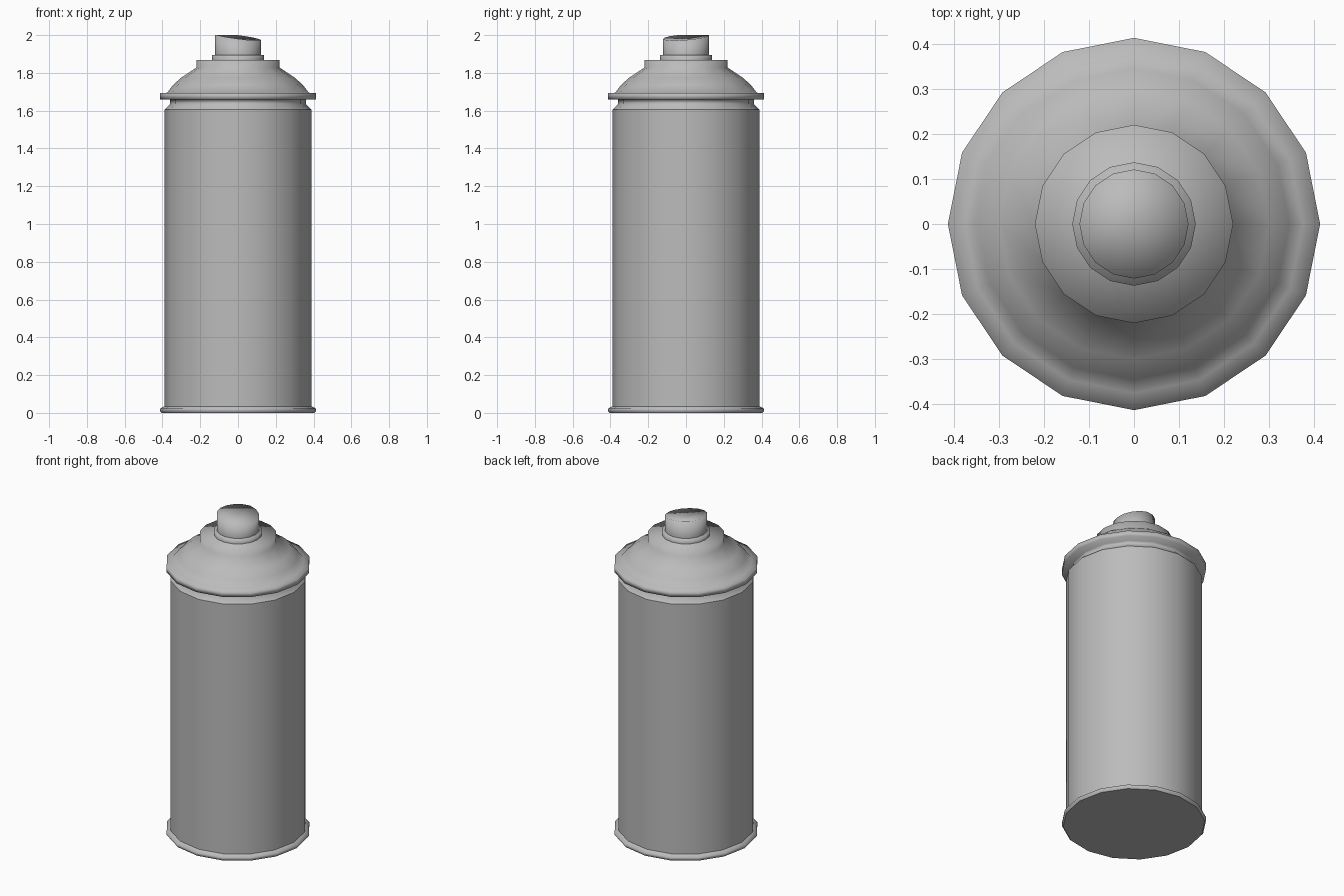
import bpy, bmesh, math

if "Cube" in bpy.data.objects:
    bpy.data.objects.remove(bpy.data.objects["Cube"])

SIDES = 16

metal = bpy.data.materials.new("painted_metal")
metal.diffuse_color = (0.5, 0.5, 0.5, 1)
metal.use_nodes = True
metal.node_tree.nodes["Principled BSDF"].inputs["Base Color"].default_value = metal.diffuse_color


def add_ring(bm, r, z):
    return [bm.verts.new((r * math.cos(2 * math.pi * i / SIDES),
                          r * math.sin(2 * math.pi * i / SIDES), z))
            for i in range(SIDES)]


def lathe(name, profile, base=False, top=None, slant=0.0):
    """Spin (radius, height) points round z, fully smooth.
    base adds a crisp flat underside; top is the centre height of the cap."""
    bm = bmesh.new()
    rings = [add_ring(bm, r, z) for r, z in profile]
    for a, b in zip(rings, rings[1:]):
        for i in range(SIDES):
            j = (i + 1) % SIDES
            bm.faces.new((a[i], a[j], b[j], b[i]))
    if base:
        bm.faces.new(add_ring(bm, *profile[0])[::-1])
    if top is not None:
        ring = rings[-1]
        for v in ring:
            v.co.z = min(2.0, v.co.z - slant * (0.8 * v.co.x - 0.5 * v.co.y))
        centre = bm.verts.new((0, 0, top))
        for i in range(SIDES):
            bm.faces.new((ring[i], ring[(i + 1) % SIDES], centre))
    for f in bm.faces:
        f.smooth = True
    mesh = bpy.data.meshes.new(name)
    bm.to_mesh(mesh)
    bm.free()
    mesh.materials.append(metal)
    ob = bpy.data.objects.new(name, mesh)
    bpy.context.collection.objects.link(ob)
    return ob


# Rolled base rim with flat underside
lathe("base_rim", [(0.405, 0), (0.413, 0.01), (0.413, 0.022), (0.39, 0.035)], base=True)

# Straight can body
lathe("can_body", [(0.39, 0.03), (0.39, 1.605)])

# Neck groove, crimped flange and domed shoulder
lathe("shoulder", [(0.39, 1.605), (0.36, 1.635), (0.36, 1.658), (0.413, 1.66),
                   (0.413, 1.693), (0.375, 1.695), (0.345, 1.735), (0.30, 1.775),
                   (0.22, 1.828), (0.22, 1.868)], top=1.868)

# Valve collar
lathe("valve_collar", [(0.137, 1.867), (0.137, 1.895)], top=1.895)

# Spray button, its dished top slanting down to the front right
lathe("spray_button", [(0.121, 1.894), (0.121, 1.99)], top=1.978, slant=0.16)
